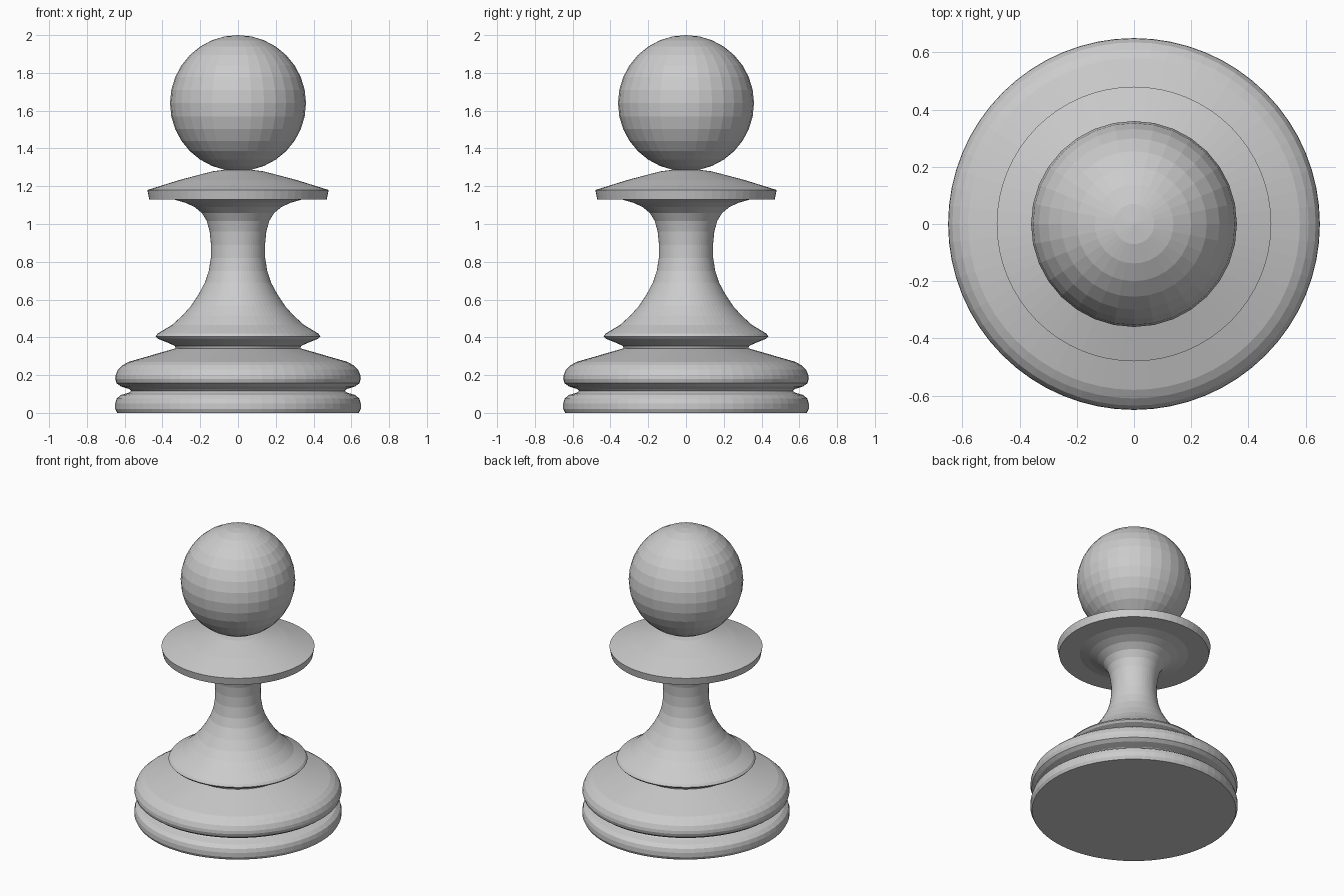
import bpy
import bmesh
from math import pi

cube = bpy.data.objects.get("Cube")
if cube:
    bpy.data.objects.remove(cube, do_unlink=True)

SEGMENTS = 64

grey = bpy.data.materials.new("plain grey")
grey.use_nodes = True
colour = (0.6, 0.6, 0.6, 1)
grey.diffuse_color = colour
grey.node_tree.nodes["Principled BSDF"].inputs["Base Color"].default_value = colour


def add_object(name, bm):
    bmesh.ops.recalc_face_normals(bm, faces=bm.faces)
    mesh = bpy.data.meshes.new(name)
    bm.to_mesh(mesh)
    bm.free()
    mesh.materials.append(grey)
    obj = bpy.data.objects.new(name, mesh)
    bpy.context.collection.objects.link(obj)
    return obj


def lathe(name, profile):
    """Turn a (radius, height) profile around the z axis."""
    bm = bmesh.new()
    verts = [bm.verts.new((r, 0, z)) for r, z in profile]
    edges = [bm.edges.new(pair) for pair in zip(verts, verts[1:])]
    bmesh.ops.spin(bm, geom=verts + edges, cent=(0, 0, 0), axis=(0, 0, 1),
                   angle=2 * pi, steps=SEGMENTS, use_merge=True)
    bmesh.ops.remove_doubles(bm, verts=bm.verts, dist=0.0001)
    return add_object(name, bm)


# Two rounded base rings with a groove between them, up to the narrow neck
lathe("base", [
    (0, 0), (0.64, 0), (0.65, 0.02), (0.65, 0.05), (0.643, 0.075),
    (0.62, 0.095), (0.575, 0.108), (0.565, 0.117), (0.575, 0.126),
    (0.62, 0.14), (0.643, 0.157), (0.65, 0.18), (0.648, 0.2),
    (0.635, 0.23), (0.61, 0.253), (0.58, 0.27), (0.33, 0.342), (0, 0.342)])

# Flared skirt and concave stem
lathe("stem", [
    (0, 0.34), (0.33, 0.342), (0.335, 0.355), (0.375, 0.373), (0.425, 0.393),
    (0.436, 0.405), (0.425, 0.42), (0.35, 0.465), (0.295, 0.515),
    (0.25, 0.565), (0.21, 0.625), (0.175, 0.69), (0.155, 0.75),
    (0.144, 0.82), (0.143, 0.89), (0.15, 0.96), (0.165, 1.015),
    (0.19, 1.057), (0.23, 1.09), (0.28, 1.113), (0.34, 1.13), (0, 1.13)])

# Wide collar with a sloping top
lathe("collar", [
    (0, 1.13), (0.47, 1.13), (0.48, 1.18), (0.31, 1.233), (0.135, 1.279),
    (0.07, 1.287), (0, 1.289)])

# Ball on top
ball = bmesh.new()
bmesh.ops.create_uvsphere(ball, u_segments=32, v_segments=16, radius=0.36)
bmesh.ops.translate(ball, verts=ball.verts, vec=(0, 0, 1.64))
add_object("head", ball)
